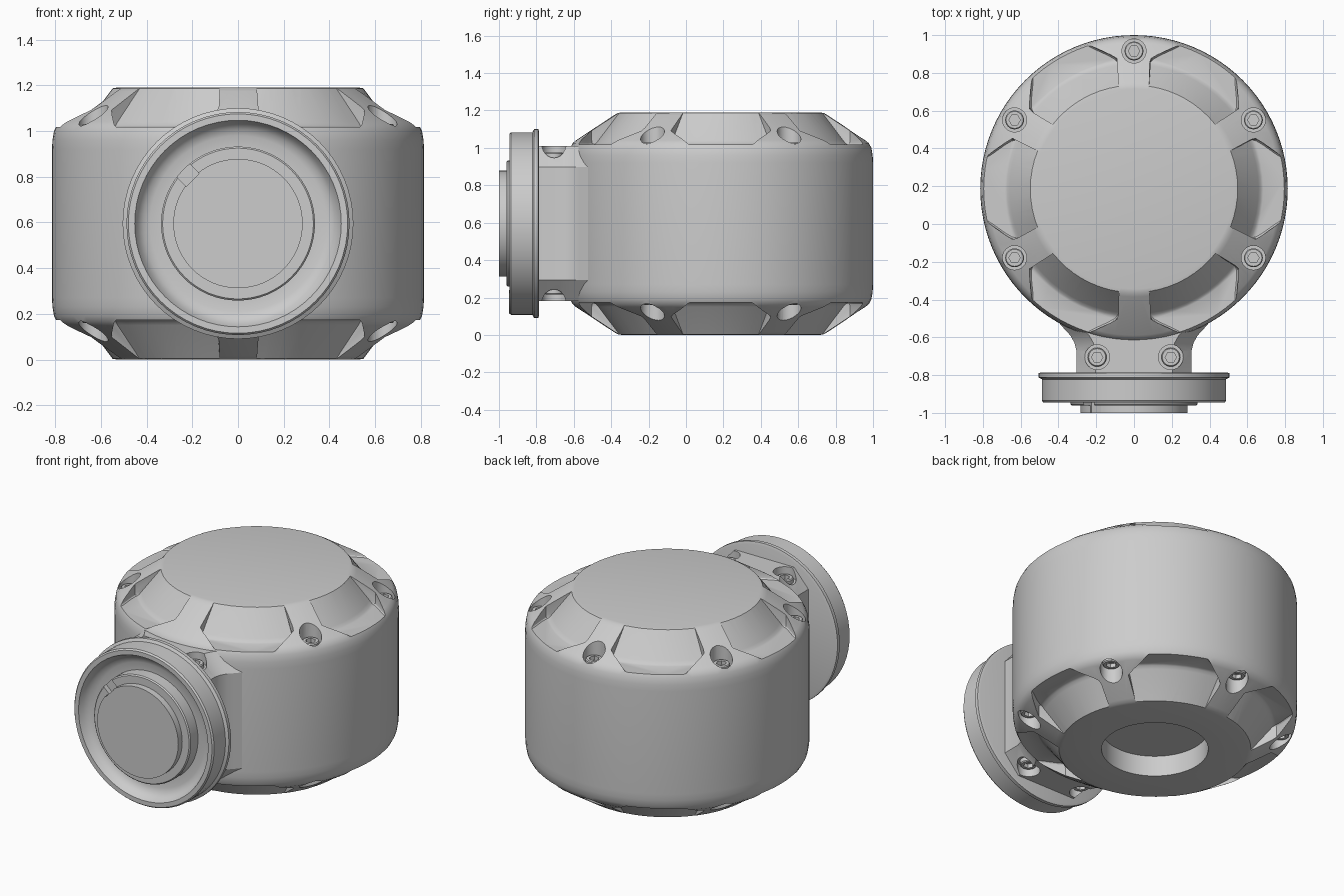
import bpy, bmesh, math
from mathutils import Matrix, Vector

cube = bpy.data.objects.get("Cube")
if cube:
    bpy.data.objects.remove(cube, do_unlink=True)

HEIGHT = 1.19
CENTRE_Y = 0.186
NECK_Z = 0.595    # height of the neck and flange axis
GREY = (0.604, 0.604, 0.604, 1)

metal = bpy.data.materials.new("cast grey")
metal.use_nodes = True
metal.diffuse_color = GREY
metal.node_tree.nodes["Principled BSDF"].inputs["Base Color"].default_value = GREY


def loft(bm, rings):
    """Join rings of points into a closed skin."""
    rows = [[bm.verts.new(p) for p in ring] for ring in rings]
    n = len(rows[0])
    for a, b in zip(rows, rows[1:]):
        for i in range(n):
            j = (i + 1) % n
            bm.faces.new((a[i], a[j], b[j], b[i]))
    bm.faces.new(rows[0])
    bm.faces.new(rows[-1])


def circle(r, z, segs, x=0, y=0, hexagon=False):
    pts = []
    for i in range(segs):
        a = 2 * math.pi * i / segs
        k = r * math.cos(math.pi / 6) / math.cos(a % (math.pi / 3) - math.pi / 6) if hexagon else r
        pts.append(Vector((x + k * math.cos(a), y + k * math.sin(a), z)))
    return pts


def finish(name, bm, cutter=False):
    bmesh.ops.recalc_face_normals(bm, faces=bm.faces)
    mesh = bpy.data.meshes.new(name)
    bm.to_mesh(mesh)
    bm.free()
    mesh.materials.append(metal)
    ob = bpy.data.objects.new(name, mesh)
    bpy.context.collection.objects.link(ob)
    ob.hide_render = cutter
    return ob


def smooth(ob):
    bpy.ops.object.select_all(action='DESELECT')
    ob.select_set(True)
    bpy.context.view_layer.objects.active = ob
    bpy.ops.object.shade_smooth_by_angle(angle=math.radians(28))


def carve(ob, cutter):
    mod = ob.modifiers.new("carve", 'BOOLEAN')
    mod.operation = 'DIFFERENCE'
    mod.solver = 'EXACT'
    mod.object = cutter
    bpy.context.view_layer.objects.active = ob
    bpy.ops.object.modifier_apply(modifier=mod.name)
    bpy.data.objects.remove(cutter, do_unlink=True)


def flip(ring, bottom):
    """Mirror a ring to the underside when asked."""
    return [Vector((p.x, p.y, HEIGHT - p.z)) if bottom else p for p in ring]


def pocket_ring(z, r_in, grow, turn):
    """Outline of one pocket, bounded by two straight spokes that flare outward."""
    side = [(0.08, r_in), (0.09, 0.69), (0.125, 0.71), (0.2, 0.745), (0.3, 0.8), (0.36, 0.95)]
    half = [(math.hypot(d, r), math.pi / 6 - math.atan2(d + grow, r)) for d, r in side]
    r_arc, a_arc = half[0]
    inner = [(r_arc, a_arc * k / 4) for k in range(-3, 4)]
    outline = inner + half + [(r, -a) for r, a in reversed(half)]
    return [Vector((r * math.cos(a + turn), CENTRE_Y + r * math.sin(a + turn), z))
            for r, a in outline]


# Main housing, a turned shell with a blind bore underneath
bm = bmesh.new()
edge = [(0.53, 1.19), (0.552, 1.186), (0.572, 1.174), (0.775, 1.04), (0.792, 1.025),
        (0.805, 1.0), (0.812, 0.96), (0.814, 0.92)]
profile = edge + [(r, HEIGHT - z) for r, z in reversed(edge)] + [(0.305, 0), (0.305, 0.13)]
loft(bm, [circle(r, z, 96, y=CENTRE_Y) for r, z in profile])
housing = finish("housing", bm)

# Pockets and screw wells in both ends
screws = [(0.73 * math.cos(math.radians(a)), CENTRE_Y + 0.73 * math.sin(math.radians(a)))
          for a in (-30, 30, 90, 150, 210)]
bm = bmesh.new()
for bottom in (False, True):
    for k in range(6):
        rings = [(1.018, 0.68, 0.015), (1.024, 0.668, 0.006), (1.04, 0.654, 0), (1.25, 0.495, 0)]
        loft(bm, [flip(pocket_ring(*r, k * math.pi / 3), bottom) for r in rings])
    for x, y in screws:
        loft(bm, [flip(circle(0.064, z, 24, x, y), bottom) for z in (0.99, 1.3)])
carve(housing, finish("housing_cutter", bm, True))
smooth(housing)

# Neck with chamfered corners, flaring into the housing
bm = bmesh.new()
corner = [(0.205, 0.415), (0.305, 0.302)]
quarter = corner + [(x, -z) for x, z in reversed(corner)]
section = quarter + [(-x, -z) for x, z in quarter]
rings = []
for y, flare in [(-0.8, 0), (-0.67, 0), (-0.63, 0.01), (-0.59, 0.032), (-0.56, 0.06), (-0.48, 0.13)]:
    rings.append([Vector((x + math.copysign(flare, x), y, NECK_Z + z)) for x, z in section])
loft(bm, rings)
neck = finish("neck", bm)
neck_screws = [(-0.195, -0.705), (0.195, -0.705)]
bm = bmesh.new()
for bottom in (False, True):
    for x, y in neck_screws:
        loft(bm, [flip(circle(0.066, z, 24, x, y), bottom) for z in (0.945, 1.2)])
carve(neck, finish("neck_cutter", bm, True))
smooth(neck)

# Flange with a dished face and a raised central boss
bm = bmesh.new()
profile = [(0.49, 0.785), (0.505, 0.79), (0.505, 0.812), (0.488, 0.822), (0.488, 0.935),
           (0.48, 0.945), (0.452, 0.945), (0.438, 0.915), (0.415, 0.892), (0.385, 0.882),
           (0.337, 0.88), (0.337, 0.953), (0.33, 0.96), (0.283, 0.96), (0.283, 1.0)]
loft(bm, [circle(r, z, 64) for r, z in profile])
flange = finish("flange", bm)

# Locating notch in the boss shoulder
bm = bmesh.new()
bmesh.ops.create_cube(bm, size=1, matrix=Matrix.Rotation(math.radians(136), 4, 'Z')
                      @ Matrix.Translation((0.315, 0, 0.98))
                      @ Matrix.Diagonal((0.08, 0.08, 0.1, 1)))
carve(flange, finish("notch_cutter", bm, True))
flange.data.transform(Matrix.Translation((0, 0, NECK_Z)) @ Matrix.Rotation(math.pi / 2, 4, 'X'))
smooth(flange)

# Socket head screws
head = [(0.05, -0.045), (0.05, -0.006), (0.045, 0), (0.03, 0), (0.03, -0.025)]
places = [("housing", p, 1.03) for p in screws] + [("neck", p, 0.975) for p in neck_screws]
for end, bottom in (("top", False), ("bottom", True)):
    for i, (part, (x, y), top) in enumerate(places):
        bm = bmesh.new()
        loft(bm, [flip(circle(r, top + z, 24, x, y, r < 0.04), bottom) for r, z in head])
        smooth(finish(f"{part}_{end}_screw_{i + 1}", bm))
